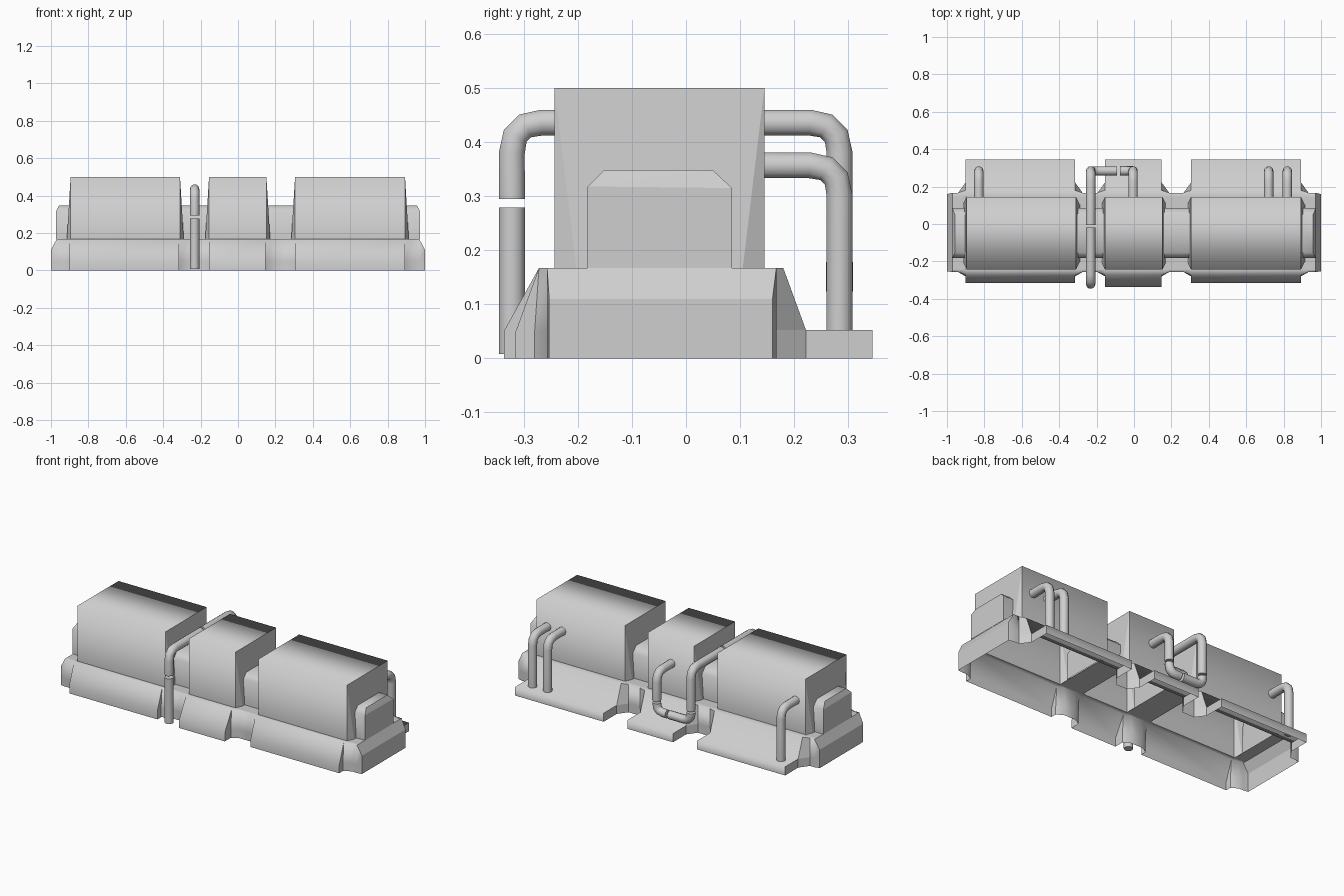
import bpy, bmesh
from mathutils import Vector

if "Cube" in bpy.data.objects:
    bpy.data.objects.remove(bpy.data.objects["Cube"], do_unlink=True)

GREY = (0.62, 0.62, 0.62, 1)
paint = bpy.data.materials.new("light_grey")
paint.use_nodes = True
paint.diffuse_color = GREY
paint.node_tree.nodes["Principled BSDF"].inputs["Base Color"].default_value = GREY

DECK = 0.167                   # height of the base top
FRONT, BACK = -0.243, 0.145    # front and back of the housings
PLATES = [(-0.9, -0.315, -0.315), (-0.155, 0.148, -0.337), (0.305, 0.893, -0.315)]


def finish(bm, name):
    """Smooth shading, kept sharp around the faces that look along x."""
    bm.normal_update()
    for f in bm.faces:
        f.smooth = True
    for e in bm.edges:
        ends = [abs(f.normal.x) > 0.5 for f in e.link_faces]
        e.smooth = not any(ends)
    mesh = bpy.data.meshes.new(name)
    bm.to_mesh(mesh)
    bm.free()
    mesh.materials.append(paint)
    obj = bpy.data.objects.new(name, mesh)
    bpy.context.collection.objects.link(obj)
    return obj


def section(kind, front=0):
    """Half-open base cross-section from front foot to back foot, as (y, z)."""
    front, ledge, back, foot, slab = {
        "end": (-0.253, -0.253, 0.16, 0.16, 0.16),
        "neck": (-0.257, -0.257, 0.167, 0.167, 0.167),
        "shoulder": (-0.28, -0.272, 0.18, 0.222, 0.222),
        "plate": (front, -0.272, 0.18, 0.222, 0.345),
    }[kind]
    top = 0.11 if kind == "end" else DECK
    return [(front, 0), (front, 0.05), (ledge, top), (FRONT, top), (BACK, top),
            (back, top), (foot, 0.052), (slab, 0.052), (slab, 0)]


def build_base():
    stations = [(-1, "end", 0), (-0.97, "neck", 0)]
    for x0, x1, front in PLATES:
        stations += [(x0 - 0.04, "neck", 0), (x0, "shoulder", 0), (x0, "plate", front),
                     (x1, "plate", front), (x1, "shoulder", 0), (x1 + 0.04, "neck", 0)]
    stations += [(0.97, "neck", 0), (1, "end", 0)]
    bm = bmesh.new()
    rows = [[bm.verts.new((x, y, z)) for y, z in section(kind, front)]
            for x, kind, front in stations]
    for i in range(len(rows) - 1):
        hollow = stations[i][1] == stations[i + 1][1] == "plate"
        for j in range(8):
            if not (hollow and j == 3):    # open below each housing
                bm.faces.new((rows[i][j], rows[i][j + 1], rows[i + 1][j + 1], rows[i + 1][j]))
    for row in (rows[0], rows[-1]):
        bm.faces.new(row)
    bmesh.ops.remove_doubles(bm, verts=bm.verts, dist=0.0005)
    bmesh.ops.recalc_face_normals(bm, faces=bm.faces)
    finish(bm, "base")


def hull(name, points):
    """Convex shell through the points, left open underneath."""
    bm = bmesh.new()
    for p in points:
        bm.verts.new(p)
    bmesh.ops.convex_hull(bm, input=bm.verts)
    bmesh.ops.dissolve_limit(bm, angle_limit=0.01, verts=bm.verts, edges=bm.edges)
    bmesh.ops.recalc_face_normals(bm, faces=bm.faces)
    under = [f for f in bm.faces if f.normal.z < -0.9]
    bmesh.ops.delete(bm, geom=under, context="FACES")
    return finish(bm, name)


def housing(name, x0, x1):
    """Box whose ends swell outward towards the bottom."""
    points = [(x, y, z) for x in (x0, x1) for y in (FRONT, BACK) for z in (DECK, 0.5)]
    points += [(x, y, DECK) for x in (x0 - 0.02, x1 + 0.02)
               for y in (FRONT + 0.04, BACK - 0.04)]
    hull(name, points)


def rail(name, x0, x1):
    """Low bevelled spine piece."""
    shape = [(-0.182, DECK), (-0.182, 0.318), (-0.152, 0.348),
             (0.05, 0.348), (0.085, 0.315), (0.085, DECK)]
    hull(name, [(x * (0.985 if z > 0.34 else 1), y, z) for x in (x0, x1) for y, z in shape])


def pipe(name, points, bend=0.055):
    """Round pipe along the points, with faceted bends."""
    pts = [Vector(p) for p in points]
    path = [pts[0]]
    for a, p, b in zip(pts, pts[1:], pts[2:]):
        start = p + (a - p).normalized() * bend
        stop = p + (b - p).normalized() * bend
        for t in (0, 1 / 3, 2 / 3, 1):
            path.append(start * (1 - t) ** 2 + p * 2 * t * (1 - t) + stop * t * t)
    path.append(pts[-1])
    curve = bpy.data.curves.new(name, "CURVE")
    curve.dimensions = "3D"
    curve.bevel_depth = 0.025
    curve.bevel_resolution = 3
    curve.use_fill_caps = True
    spline = curve.splines.new("POLY")
    spline.points.add(len(path) - 1)
    for point, co in zip(spline.points, path):
        point.co = (*co, 1)
    curve.materials.append(paint)
    obj = bpy.data.objects.new(name, curve)
    bpy.context.collection.objects.link(obj)
    bpy.ops.object.select_all(action="DESELECT")
    obj.select_set(True)
    bpy.context.view_layer.objects.active = obj
    bpy.ops.object.convert(target="MESH")
    bpy.ops.object.shade_smooth_by_angle(angle=0.9)


build_base()

# Three housings
housing("right_housing", -0.895, -0.31)
housing("middle_housing", -0.155, 0.152)
housing("left_housing", 0.305, 0.893)

# Spine pieces between and outside the housings
rail("right_end_rail", -0.972, -0.9)
rail("right_gap_rail", -0.31, -0.155)
rail("left_gap_rail", 0.152, 0.31)
rail("left_end_rail", 0.9, 0.972)

# Hooked pipes standing on the back slabs
REAR = 0.284
for name, x in (("right_hook_pipe", -0.83), ("inner_left_hook_pipe", 0.72),
                ("outer_left_hook_pipe", 0.82)):
    pipe(name, [(x, REAR, 0.052), (x, REAR, 0.357), (x, BACK - 0.01, 0.357)])

# Long pipe over the gap, in separate lengths
X, TOP, LOW = -0.232, 0.436, 0.125
pipe("front_riser_pipe", [(X, -0.322, 0.008), (X, -0.322, 0.279)])
pipe("over_front_pipe", [(X, -0.322, 0.295), (X, -0.322, TOP), (X, -0.02, TOP)])
pipe("over_back_pipe", [(X, -0.006, TOP), (X, REAR, TOP), (X, REAR, 0.19)])
pipe("rear_elbow_pipe", [(X, REAR, 0.178), (X, REAR, LOW), (-0.09, REAR, LOW)], 0.045)
pipe("rear_link_pipe", [(-0.076, REAR, LOW), (-0.005, REAR, LOW), (-0.005, REAR, 0.178)], 0.045)
pipe("middle_hook_pipe", [(-0.005, REAR, 0.19), (-0.005, REAR, 0.357),
                          (-0.005, BACK - 0.01, 0.357)])
